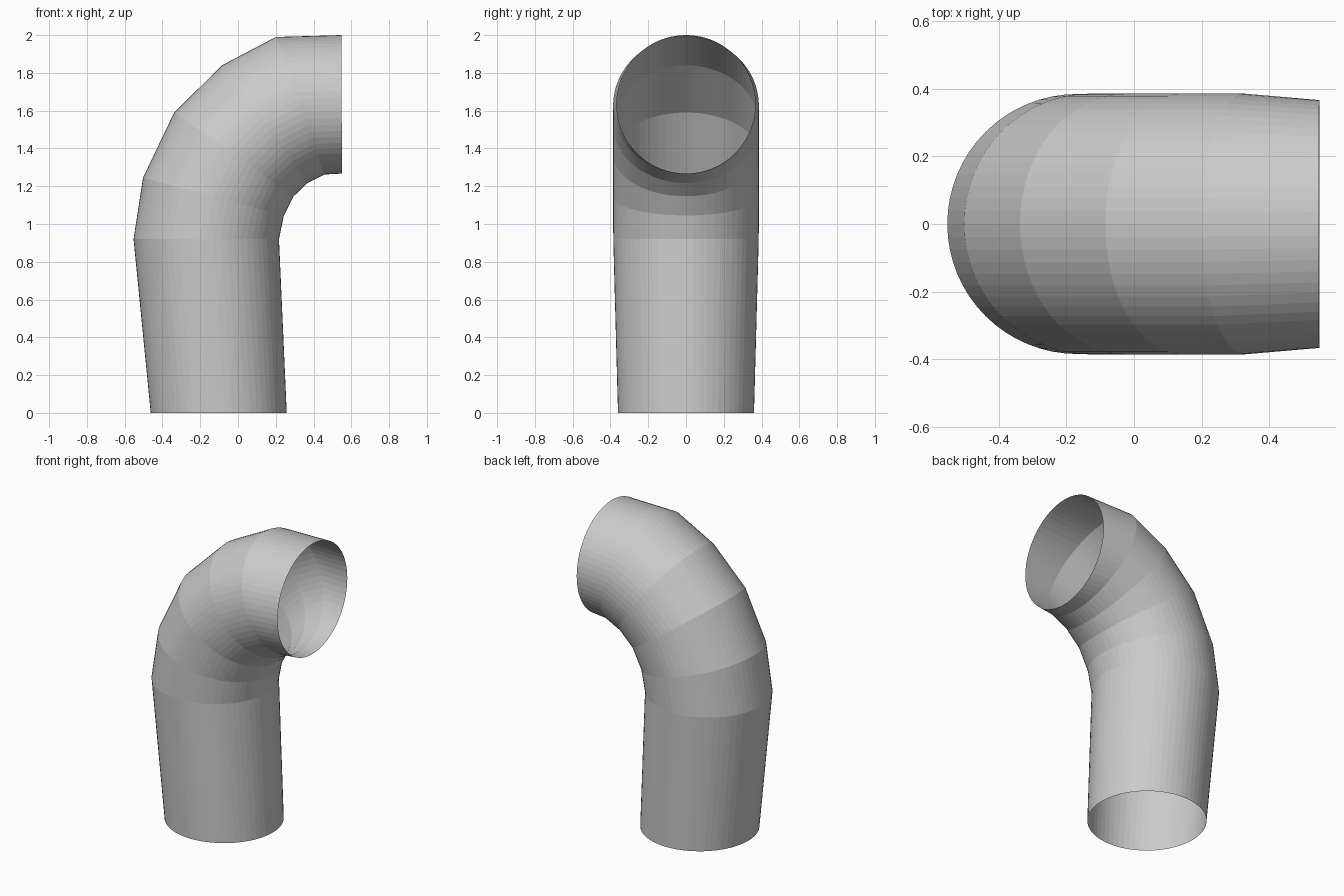
import bpy, bmesh, math
from mathutils import Vector

if "Cube" in bpy.data.objects:
    bpy.data.objects.remove(bpy.data.objects["Cube"])

SIDES = 64

# Each ring: outer x, outer z, inner x, inner z, half width in y
RINGS = [
    (-0.462, 0.00, 0.258, 0.00, 0.36),
    (-0.553, 0.92, 0.217, 0.92, 0.385),
    (-0.503, 1.245, 0.243, 1.045, 0.386),
    (-0.338, 1.59, 0.295, 1.147, 0.386),
    (-0.085, 1.84, 0.367, 1.217, 0.386),
    (0.20, 1.99, 0.457, 1.262, 0.386),
    (0.548, 2.00, 0.55, 1.267, 0.367),
]

bm = bmesh.new()

# Cross-section rings along the bend
loops = []
for ox, oz, ix, iz, w in RINGS:
    outer, inner = Vector((ox, 0, oz)), Vector((ix, 0, iz))
    centre, axis = (outer + inner) / 2, (inner - outer) / 2
    loop = []
    for i in range(SIDES):
        a = 2 * math.pi * i / SIDES
        loop.append(bm.verts.new(centre + axis * math.cos(a) + Vector((0, w * math.sin(a), 0))))
    loops.append(loop)

# Open-ended skin between neighbouring rings
for low, high in zip(loops, loops[1:]):
    for i in range(SIDES):
        j = (i + 1) % SIDES
        bm.faces.new((low[i], low[j], high[j], high[i]))

mesh = bpy.data.meshes.new("elbow_pipe")
bm.to_mesh(mesh)
bm.free()
bpy.context.collection.objects.link(bpy.data.objects.new("elbow_pipe", mesh))
